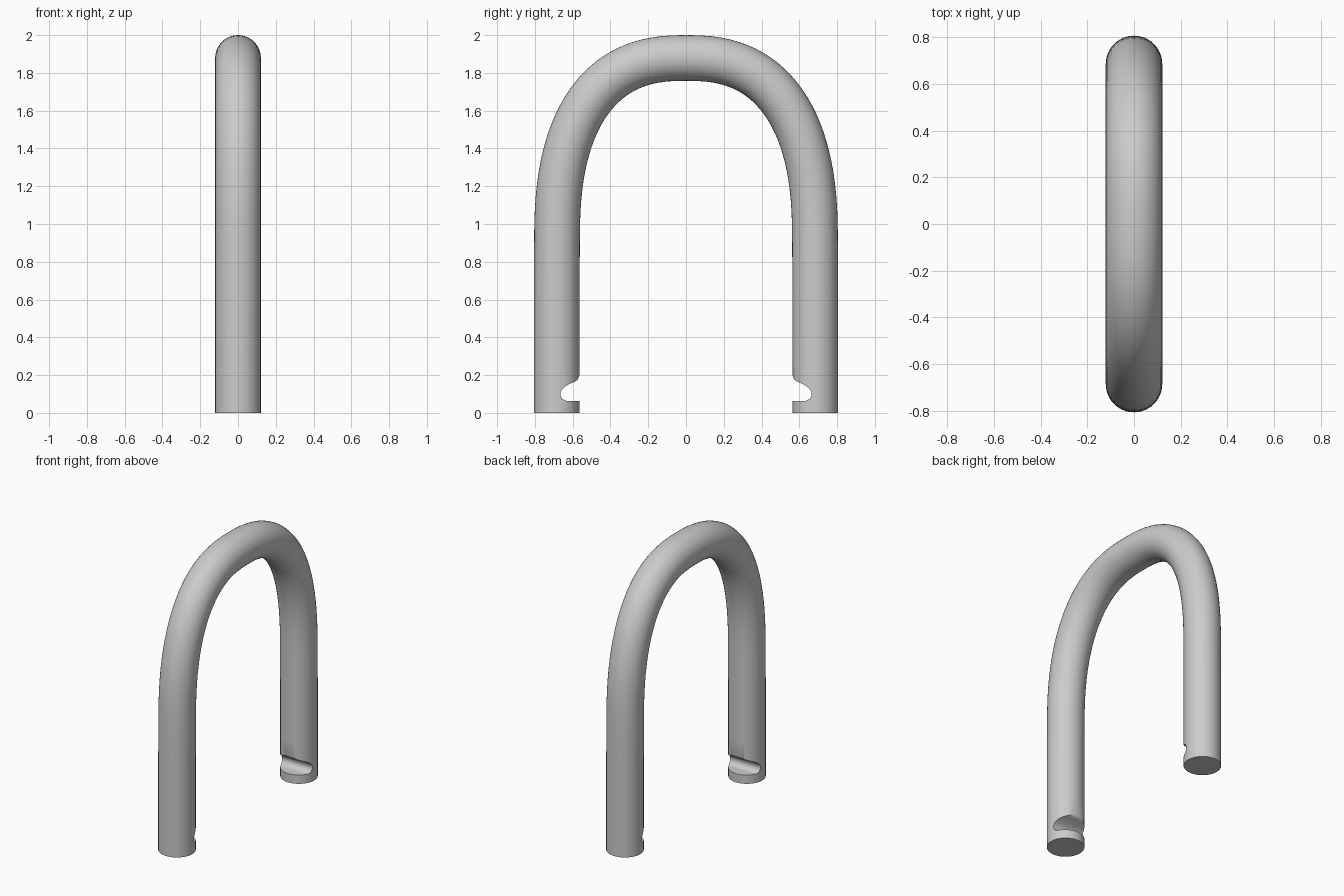
import bpy, bmesh, math
from mathutils import Vector

if "Cube" in bpy.data.objects:
    bpy.data.objects.remove(bpy.data.objects["Cube"])

R = 0.121          # rod radius
A, B, BASE = 0.683, 0.979, 0.9   # arch half width, rise and spring height
P = 2.5            # squareness of the arch


def arch_path(steps=56):
    pts = [(-A - 0.002, z) for z in (0.0, 0.3, 0.6)]
    for i in range(steps + 1):
        t = math.pi * (1 - i / steps)
        c, s = math.cos(t), max(math.sin(t), 0.0)
        pts.append((math.copysign(A * abs(c) ** (2 / P), c), BASE + B * s ** (2 / P)))
    pts += [(A + 0.002, z) for z in (0.6, 0.3, 0.0)]
    return [Vector((0, y, z)) for y, z in pts]


def make_object(name, bm):
    bmesh.ops.recalc_face_normals(bm, faces=bm.faces)
    mesh = bpy.data.meshes.new(name)
    bm.to_mesh(mesh)
    bm.free()
    obj = bpy.data.objects.new(name, mesh)
    bpy.context.collection.objects.link(obj)
    return obj


# Bent rod: round section swept along the arch
def sweep(name, path, sides=40):
    bm = bmesh.new()
    rings = []
    for i, p in enumerate(path):
        if i in (0, len(path) - 1):
            tan = Vector((0, 0, 1 if i == 0 else -1))
        else:
            tan = (path[i + 1] - path[i - 1]).normalized()
        side = Vector((1, 0, 0))
        normal = tan.cross(side)
        rings.append([bm.verts.new(p + R * (math.cos(a) * side + math.sin(a) * normal))
                      for a in (2 * math.pi * k / sides for k in range(sides))])
    for r0, r1 in zip(rings, rings[1:]):
        for k in range(sides):
            j = (k + 1) % sides
            bm.faces.new((r0[k], r0[j], r1[j], r1[k]))
    bm.faces.new(rings[0])
    bm.faces.new(rings[-1])
    return make_object(name, bm)


# Latch notches on the inner side of both legs, as one cutter
def notch_cutter():
    profile = [(0.50, 0.06), (0.635, 0.064), (0.655, 0.074), (0.665, 0.092), (0.664, 0.11),
               (0.654, 0.127), (0.635, 0.143), (0.61, 0.156), (0.585, 0.167),
               (0.572, 0.178), (0.564, 0.20), (0.50, 0.22)]
    bm = bmesh.new()
    for sign in (-1, 1):
        face = bm.faces.new([bm.verts.new((-0.3, sign * y, z)) for y, z in profile])
        ext = bmesh.ops.extrude_face_region(bm, geom=[face], use_keep_orig=True)
        verts = [g for g in ext["geom"] if isinstance(g, bmesh.types.BMVert)]
        bmesh.ops.translate(bm, verts=verts, vec=(0.6, 0, 0))
    return make_object("notch_cutter", bm)


shackle = sweep("bent_rod", arch_path())
cutter = notch_cutter()
cutter.hide_render = True

mod = shackle.modifiers.new("notches", 'BOOLEAN')
mod.operation = 'DIFFERENCE'
mod.solver = 'EXACT'
mod.object = cutter
bpy.context.view_layer.objects.active = shackle
shackle.select_set(True)
bpy.ops.object.modifier_apply(modifier=mod.name)
bpy.data.objects.remove(cutter)
bpy.ops.object.shade_smooth_by_angle(angle=math.radians(40))
